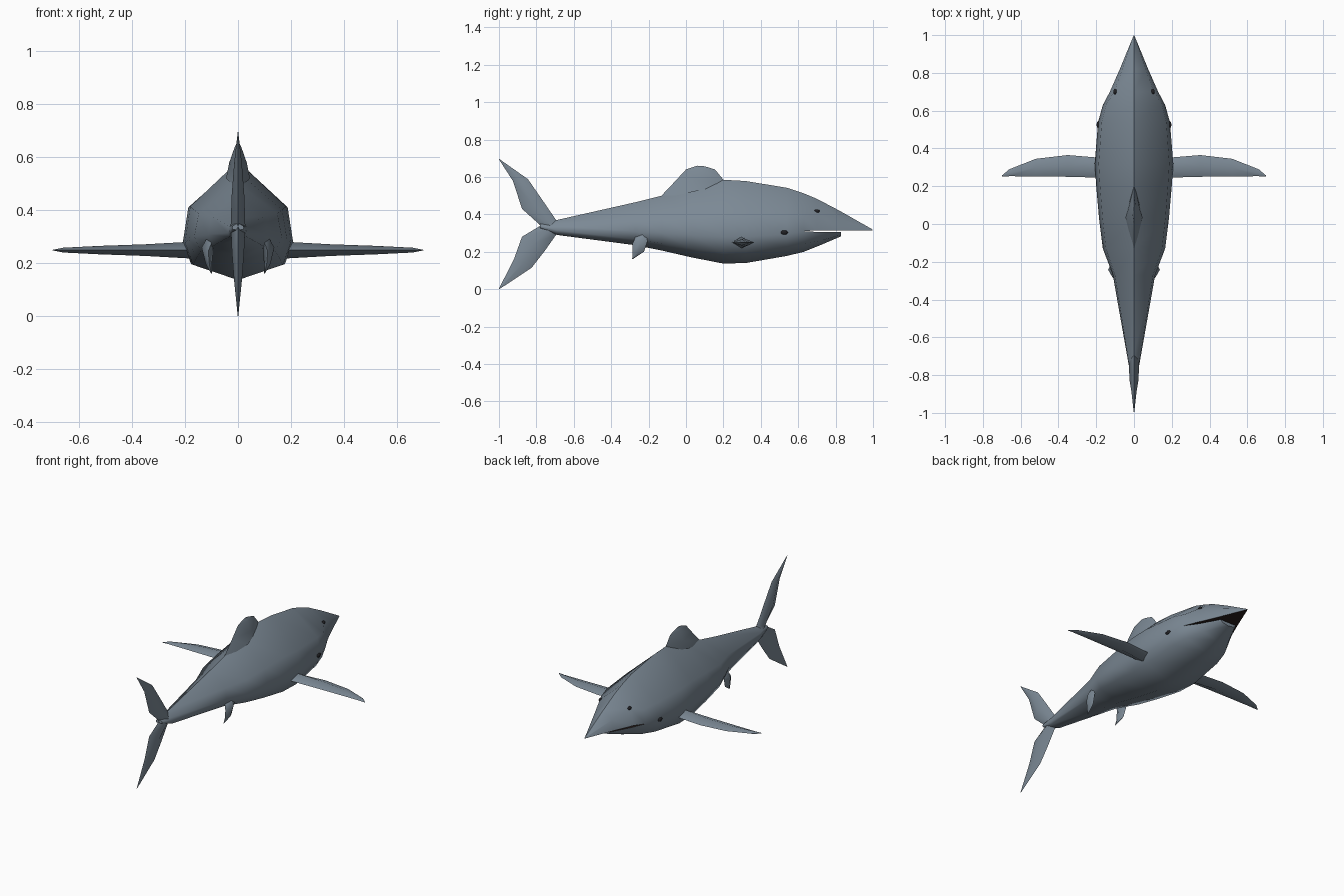
import bpy, bmesh, math
from mathutils import Vector

if "Cube" in bpy.data.objects:
    bpy.data.objects.remove(bpy.data.objects["Cube"])


def material(name, rgb):
    m = bpy.data.materials.new(name)
    m.diffuse_color = (*rgb, 1)
    m.use_nodes = True
    m.node_tree.nodes["Principled BSDF"].inputs["Base Color"].default_value = m.diffuse_color
    return m


SKIN = material("slate skin", (0.2, 0.25, 0.3))
MOUTH = material("dark mouth", (0.025, 0.014, 0.012))
EYE = material("eye black", (0.015, 0.015, 0.018))


def finish(bm, name, mats, angle):
    bmesh.ops.remove_doubles(bm, verts=bm.verts, dist=1e-4)
    bmesh.ops.recalc_face_normals(bm, faces=bm.faces)
    me = bpy.data.meshes.new(name)
    bm.to_mesh(me)
    bm.free()
    for m in mats:
        me.materials.append(m)
    ob = bpy.data.objects.new(name, me)
    bpy.context.collection.objects.link(ob)
    bpy.ops.object.select_all(action='DESELECT')
    ob.select_set(True)
    bpy.context.view_layer.objects.active = ob
    bpy.ops.object.shade_smooth_by_angle(angle=math.radians(angle))
    return ob


def bridge(bm, a, b, mouth_face=None):
    n = len(a)
    for i in range(n):
        f = bm.faces.new((a[i], a[(i + 1) % n], b[(i + 1) % n], b[i]))
        f.material_index = 1 if i == mouth_face else 0


# Body: lofted eight-sided sections (y, top, bottom, half width)
BODY = [(-0.78, 0.352, 0.325, 0.022), (-0.69, 0.37, 0.29, 0.038),
        (-0.27, 0.465, 0.235, 0.112), (-0.13, 0.5, 0.207, 0.165),
        (0.03, 0.545, 0.17, 0.185), (0.2, 0.585, 0.137, 0.2),
        (0.32, 0.578, 0.14, 0.208), (0.54, 0.542, 0.178, 0.19),
        (0.63, 0.512, 0.2, 0.165)]
bm = bmesh.new()
rings = []
for y, t, b, w in BODY:
    h = t - b
    side = 0.31 if y > 0.6 else b + 0.32 * h
    pts = [(0, t), (0.9 * w, b + 0.62 * h), (w, side), (0.85 * w, b + 0.13 * h),
           (0, b), (-0.85 * w, b + 0.13 * h), (-w, side), (-0.9 * w, b + 0.62 * h)]
    rings.append([bm.verts.new((x, y, z)) for x, z in pts])
for a, b in zip(rings, rings[1:]):
    bridge(bm, a, b)
bm.faces.new(rings[0])
last = rings[-1]

# Upper jaw and snout, with a flat dark roof of the mouth
prev = [last[i] for i in (0, 1, 2, 6, 7)]
for y, t, w in [(0.7, 0.483, 0.128), (0.82, 0.42, 0.075), (0.998, 0.319, 0.002)]:
    m = 0.315 + 0.6 * (t - 0.315)
    pts = [(0, t), (0.82 * w, m), (w, 0.315), (-w, 0.315), (-0.82 * w, m)]
    ring = [bm.verts.new((x, y, z)) for x, z in pts]
    bridge(bm, prev, ring, 2)
    prev = ring
bm.faces.new(prev)

# Lower jaw, with a flat dark floor of the mouth
prev = [last[i] for i in (2, 3, 4, 5, 6)]
for y, b, w in [(0.72, 0.236, 0.115), (0.83, 0.283, 0.055)]:
    m = b + 0.35 * (0.305 - b)
    pts = [(w, 0.305), (0.8 * w, m), (0, b), (-0.8 * w, m), (-w, 0.305)]
    ring = [bm.verts.new((x, y, z)) for x, z in pts]
    bridge(bm, prev, ring, 4)
    prev = ring
bm.faces.new(prev)
finish(bm, "body", [SKIN, MOUTH], 52)


# Fins: diamond sections given as (leading point, trailing point, half thickness)
def fin(name, sections, thick_axis, mirror_x=1):
    bm = bmesh.new()
    prev = None
    axis = Vector(thick_axis)
    for lead, trail, th in sections:
        a, b = Vector(lead), Vector(trail)
        mid = a.lerp(b, 0.5)
        ring = []
        for p in (a, mid + axis * th, b, mid - axis * th):
            ring.append(bm.verts.new((p.x * mirror_x, p.y, p.z)))
        if prev:
            bridge(bm, prev, ring)
        else:
            bm.faces.new(ring)
        prev = ring
    bm.faces.new(prev)
    finish(bm, name, [SKIN], 60)


fin("dorsal_fin", [((0, 0.22, 0.56), (0, -0.15, 0.48), 0.045),
                   ((0, 0.2, 0.585), (0, -0.06, 0.575), 0.033),
                   ((0, 0.155, 0.64), (0, 0.0, 0.64), 0.012),
                   ((0, 0.1, 0.657), (0, 0.06, 0.66), 0.003)], (1, 0, 0))

fin("upper_tail_lobe", [((0, -0.66, 0.33), (0, -0.77, 0.325), 0.028),
                        ((0, -0.695, 0.37), (0, -0.786, 0.348), 0.027),
                        ((0, -0.77, 0.48), (0, -0.877, 0.43), 0.024),
                        ((0, -0.845, 0.588), (0, -0.925, 0.578), 0.014),
                        ((0, -0.998, 0.696), (0, -1.0, 0.694), 0.001)], (1, 0, 0))

fin("lower_tail_lobe", [((0, -0.66, 0.33), (0, -0.77, 0.345), 0.028),
                        ((0, -0.695, 0.29), (0, -0.786, 0.335), 0.026),
                        ((0, -0.755, 0.205), (0, -0.877, 0.28), 0.023),
                        ((0, -0.825, 0.115), (0, -0.92, 0.16), 0.015),
                        ((0, -0.998, 0.0), (0, -1.0, 0.003), 0.001)], (1, 0, 0))


def spot(name, centre, size):
    bm = bmesh.new()
    bmesh.ops.create_uvsphere(bm, u_segments=10, v_segments=6, radius=1)
    for v in bm.verts:
        v.co = Vector([c + a * s for c, a, s in zip(centre, v.co, size)])
    finish(bm, name, [EYE], 60)


for s, side in ((1, "right"), (-1, "left")):
    fin("pectoral_fin_" + side, [((0.17, 0.35, 0.25), (0.17, 0.245, 0.25), 0.032),
                                 ((0.35, 0.365, 0.25), (0.35, 0.25, 0.25), 0.022),
                                 ((0.52, 0.345, 0.25), (0.52, 0.252, 0.25), 0.016),
                                 ((0.66, 0.29, 0.25), (0.66, 0.253, 0.25), 0.009),
                                 ((0.7, 0.256, 0.25), (0.7, 0.25, 0.25), 0.001)],
        (0, 0, 1), s)
    fin("pelvic_fin_" + side, [((0.095, -0.2, 0.31), (0.09, -0.26, 0.305), 0.018),
                               ((0.118, -0.2, 0.275), (0.112, -0.285, 0.245), 0.022),
                               ((0.112, -0.225, 0.2), (0.108, -0.285, 0.195), 0.012),
                               ((0.1, -0.283, 0.162), (0.1, -0.288, 0.16), 0.001)],
        (1, 0, 0), s)
    # Eye on the brow ridge and a dark breathing hole behind the mouth
    spot("eye_" + side, (s * 0.1, 0.7, 0.417), (0.01, 0.015, 0.01))
    spot("gill_spot_" + side, (s * 0.189, 0.525, 0.303), (0.009, 0.02, 0.012))
